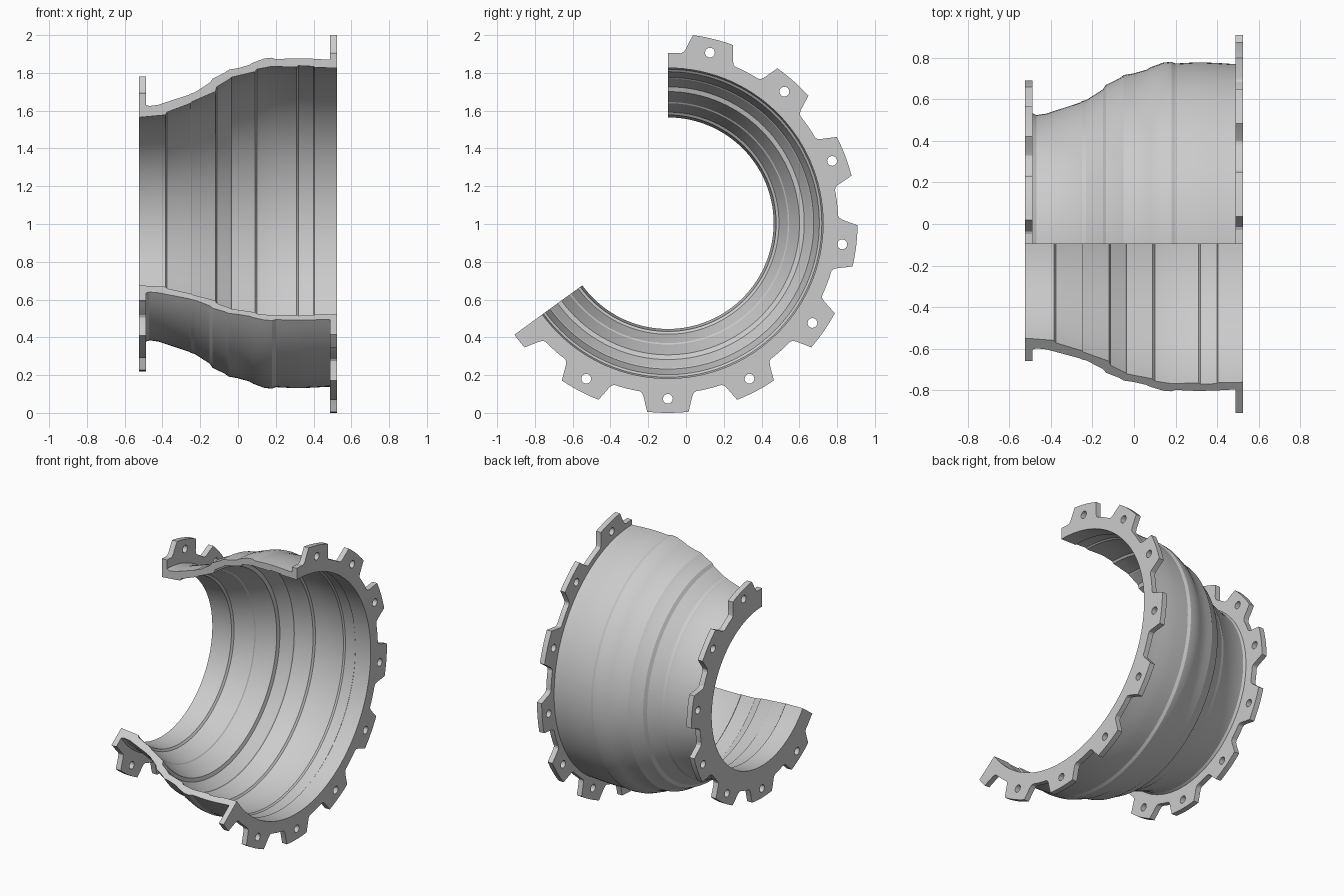
import bpy, bmesh
from math import sin, cos, radians, ceil
from mathutils import Matrix

if "Cube" in bpy.data.objects:
    bpy.data.objects.remove(bpy.data.objects["Cube"])

CY, CZ = -0.096, 1.0043          # axis of revolution runs along x
A0, A1 = -144.0, 90.0            # swept range in the y-z plane


def polar(a, r):
    return r * cos(radians(a)), r * sin(radians(a))


def shade(obj, angle):
    bpy.ops.object.select_all(action='DESELECT')
    obj.select_set(True)
    bpy.context.view_layer.objects.active = obj
    bpy.ops.object.shade_smooth_by_angle(angle=radians(angle))


def revolve(name, profile, steps):
    """Sweep a closed (x, r) profile around the axis and cap both cut ends."""
    bm = bmesh.new()
    rings = []
    for i in range(steps + 1):
        a = A0 + (A1 - A0) * i / steps
        ring = []
        for x, r in profile:
            y, z = polar(a, r)
            ring.append(bm.verts.new((x, CY + y, CZ + z)))
        rings.append(ring)
    n = len(profile)
    for p, q in zip(rings, rings[1:]):
        for j in range(n):
            k = (j + 1) % n
            bm.faces.new((p[j], p[k], q[k], q[j]))
    bm.faces.new(rings[0])
    bm.faces.new(rings[-1])
    bmesh.ops.recalc_face_normals(bm, faces=bm.faces)
    me = bpy.data.meshes.new(name)
    bm.to_mesh(me)
    bm.free()
    obj = bpy.data.objects.new(name, me)
    bpy.context.collection.objects.link(obj)
    shade(obj, 18)
    return obj


def tooth_outline(count, r_in, r_valley, r_tip):
    """Toothed outer edge with filleted valleys, plain inner arc."""
    side = [(0.150, r_valley), (0.138, r_valley + 0.006),
            (0.130, r_valley + 0.022), (0.110, r_tip)]
    keys = []
    for k in range(-count, count):
        c = -90 + 360 / count * k
        half = [(h / r * 57.2958, r) for h, r in side]
        keys += [(c - d, r) for d, r in half]
        keys += [(c + d, r) for d, r in reversed(half)]
    pts = []
    for (a, r), (b, s) in zip(keys, keys[1:]):
        lo, hi = max(a, A0), min(b, A1)
        if lo >= hi:
            continue
        n = max(1, ceil((hi - lo) / 2))
        for i in range(n):
            t = lo + (hi - lo) * i / n
            pts.append(polar(t, r + (s - r) * (t - a) / (b - a)))
        last = polar(hi, r + (s - r) * (hi - a) / (b - a))
    pts.append(last)
    pts += [polar(A1 + (A0 - A1) * i / 117, r_in) for i in range(118)]
    return pts


def flange(name, x0, x1, count, r_in, r_valley, r_tip, r_bolt):
    cu = bpy.data.curves.new(name, 'CURVE')
    cu.dimensions = '2D'
    cu.fill_mode = 'BOTH'
    cu.extrude = (x1 - x0) / 2
    loops = [tooth_outline(count, r_in, r_valley, r_tip)]
    # bolt hole in the middle of each full tooth
    for k in range(-count, count):
        c = -90 + 360 / count * k
        if A0 + 4 < c < A1 - 4:
            y, z = polar(c, r_bolt)
            loops.append([(y + u, z + v) for u, v in
                          (polar(i * 22.5, 0.026) for i in range(16))])
    for pts in loops:
        sp = cu.splines.new('POLY')
        sp.points.add(len(pts) - 1)
        for p, (u, v) in zip(sp.points, pts):
            p.co = (u, v, 0, 1)
        sp.use_cyclic_u = True
    tmp = bpy.data.objects.new(name + "_curve", cu)
    bpy.context.collection.objects.link(tmp)
    me = bpy.data.meshes.new_from_object(
        tmp.evaluated_get(bpy.context.evaluated_depsgraph_get()))
    bpy.data.objects.remove(tmp)
    # curve plane (x, y, depth) becomes world (y, z, x)
    me.transform(Matrix(((0, 0, 1, (x0 + x1) / 2), (1, 0, 0, CY),
                         (0, 1, 0, CZ), (0, 0, 0, 1))))
    bm = bmesh.new()
    bm.from_mesh(me)
    bmesh.ops.remove_doubles(bm, verts=bm.verts, dist=1e-5)
    bmesh.ops.recalc_face_normals(bm, faces=bm.faces)
    bm.to_mesh(me)
    bm.free()
    me.name = name
    obj = bpy.data.objects.new(name, me)
    bpy.context.collection.objects.link(obj)
    shade(obj, 18)


# stepped casing shell: inner wall then outer wall
inner = [(-0.525, 0.560), (-0.385, 0.573), (-0.375, 0.588), (-0.25, 0.635),
         (-0.245, 0.642), (-0.12, 0.697), (-0.112, 0.722), (-0.04, 0.766),
         (-0.035, 0.772), (0.09, 0.802), (0.10, 0.815), (0.18, 0.830),
         (0.31, 0.826), (0.32, 0.834), (0.40, 0.830), (0.405, 0.824),
         (0.525, 0.822)]
outer = [(0.525, 0.866), (0.47, 0.866), (0.41, 0.870), (0.34, 0.873),
         (0.29, 0.873), (0.20, 0.868), (0.18, 0.876), (0.14, 0.872),
         (0.08, 0.850), (0.06, 0.838), (0.0, 0.821), (-0.05, 0.812),
         (-0.07, 0.797), (-0.135, 0.765), (-0.15, 0.743), (-0.23, 0.692),
         (-0.25, 0.687), (-0.26, 0.680), (-0.36, 0.647), (-0.42, 0.627),
         (-0.47, 0.620), (-0.485, 0.627), (-0.525, 0.627)]
revolve("casing_shell", inner + outer, 78)

# bolted scalloped flanges at the two ends
flange("large_flange", 0.488, 0.525, 13, 0.862, 0.902, 1.0043, 0.93)
flange("small_flange", -0.525, -0.487, 11, 0.622, 0.690, 0.786, 0.72)
